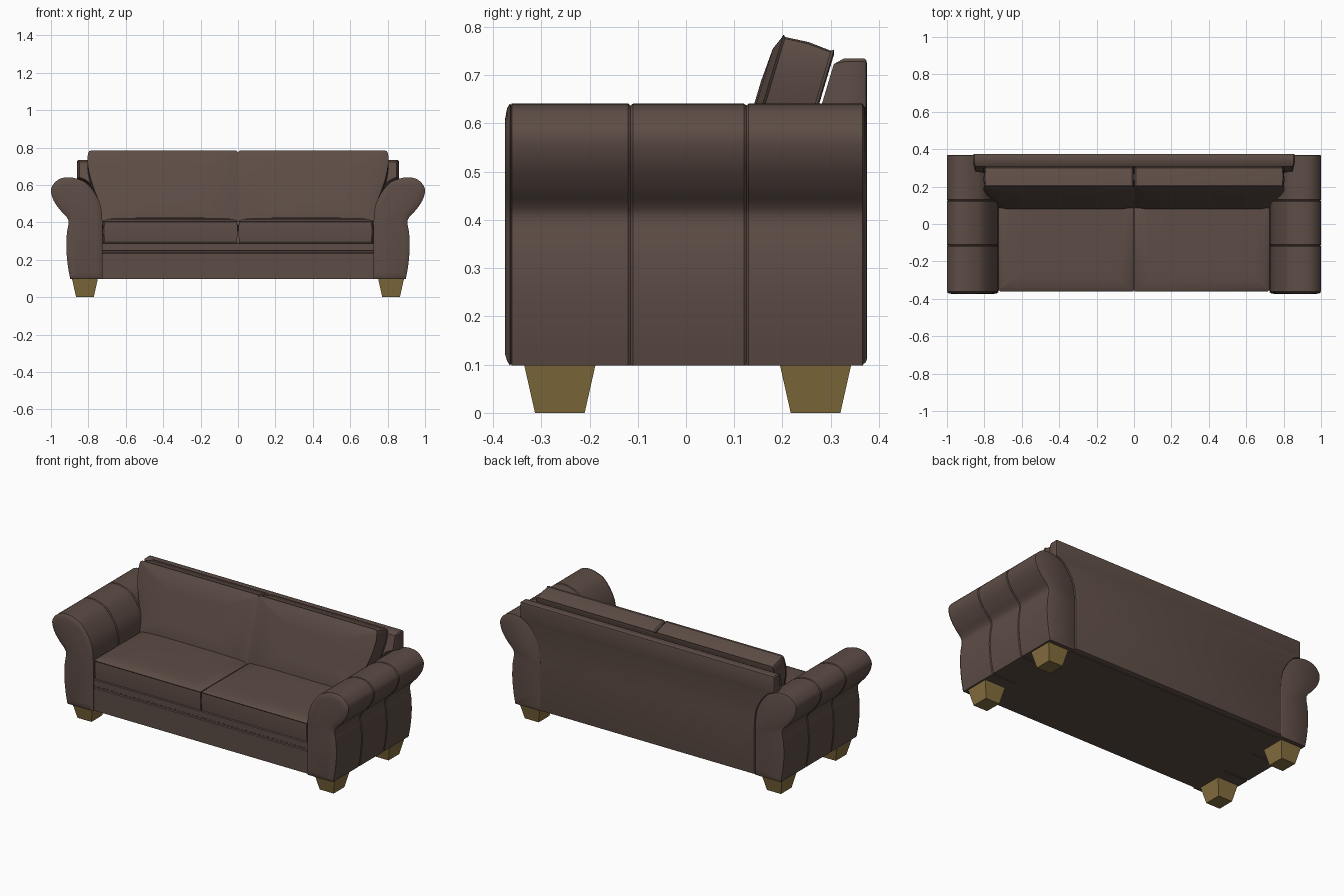
import bpy, bmesh, math
from mathutils import Vector

if "Cube" in bpy.data.objects:
    bpy.data.objects.remove(bpy.data.objects["Cube"])


def material(name, col):
    m = bpy.data.materials.new(name)
    m.diffuse_color = (*col, 1)
    m.use_nodes = True
    m.node_tree.nodes["Principled BSDF"].inputs["Base Color"].default_value = m.diffuse_color
    return m


LEATHER = material("brown leather", (0.11, 0.073, 0.06))
WOOD = material("light wood", (0.235, 0.16, 0.05))


def inset(pts, d):
    """Move a closed 2D outline inward by d (outward when negative)."""
    n = len(pts)
    area = sum(pts[i].x * pts[(i + 1) % n].y - pts[(i + 1) % n].x * pts[i].y for i in range(n))
    s = 1 if area > 0 else -1
    out = []
    for i in range(n):
        a = (pts[i] - pts[i - 1]).normalized()
        b = (pts[(i + 1) % n] - pts[i]).normalized()
        n1, n2 = Vector((-a.y, a.x)) * s, Vector((-b.y, b.x)) * s
        out.append(pts[i] + (n1 + n2) * (d / max(0.3, 1 + n1.dot(n2))))
    return out


def loft(name, outline, profile, place, mat=LEATHER, smooth=True):
    """Sweep an outline through (depth, inset[, scale]) rings and cap both ends."""
    pts = [Vector(p) for p in outline]
    lo = Vector((min(p.x for p in pts), min(p.y for p in pts)))
    hi = Vector((max(p.x for p in pts), max(p.y for p in pts)))
    mid = (lo + hi) / 2
    bm = bmesh.new()
    rings = []
    for depth, ins, *sc in profile:
        k = sc[0] if sc else 1
        ring = [mid + (p - mid) * k for p in inset(pts, ins)]
        rings.append([bm.verts.new(place(p.x, p.y, depth)) for p in ring])
    n = len(pts)
    for r, q in zip(rings, rings[1:]):
        for i in range(n):
            j = (i + 1) % n
            bm.faces.new((r[i], r[j], q[j], q[i]))
    bm.faces.new(rings[0])
    bm.faces.new(rings[-1])
    bmesh.ops.recalc_face_normals(bm, faces=bm.faces[:])
    me = bpy.data.meshes.new(name)
    bm.to_mesh(me)
    bm.free()
    me.materials.append(mat)
    ob = bpy.data.objects.new(name, me)
    bpy.context.collection.objects.link(ob)
    if smooth:
        bpy.ops.object.select_all(action='DESELECT')
        ob.select_set(True)
        bpy.context.view_layer.objects.active = ob
        bpy.ops.object.shade_smooth_by_angle(angle=math.radians(35))
    return ob


def spline(pts, steps=4):
    """Smooth open curve through the points."""
    p = [Vector(q) for q in pts]
    p = [p[0] * 2 - p[1]] + p + [p[-1] * 2 - p[-2]]
    out = []
    for a, b, c, d in zip(p, p[1:], p[2:], p[3:]):
        for k in range(steps):
            t = k / steps
            out.append(0.5 * (2 * b + (c - a) * t + (2 * a - 5 * b + 4 * c - d) * t * t
                              + (3 * b - a - 3 * c + d) * t ** 3))
    return out + [p[-2]]


# Outlines and depth profiles
arm = spline([(.725, .098), (.725, .25), (.725, .40), (.735, .49), (.765, .555), (.81, .61),
              (.86, .633), (.905, .641), (.955, .632), (.99, .60), (1.0, .565), (.985, .515),
              (.95, .465), (.917, .43), (.906, .40), (.915, .34), (.918, .26), (.91, .17), (.897, .098)])
arm_rings = [(.37, .008), (.366, 0),
             (.130, 0), (.125, .004), (.120, 0),          # stitched seams
             (-.110, 0), (-.115, .004), (-.120, 0),
             (-.361, 0), (-.363, .003), (-.365, 0),       # padded front panel
             (-.371, .010), (-.375, .032)]

seat = [(.004, -.358), (.715, -.358), (.722, -.351), (.722, .24), (.004, .24)]
seat_rings = [(.286, .012), (.289, -.002), (.294, .002), (.35, -.002), (.402, .001), (.406, -.002),
              (.410, .004), (.418, 0, .93), (.423, 0, .8), (.425, 0, .5)]

pillow = [(.004, -.03), (.004, .370), (.011, .377)] + spline(
    [(.785, .377), (.797, .367), (.80, .31), (.786, .23), (.76, .15), (.735, .08), (.725, -.03)], 3)
pillow_rings = [(-.014, 0, .5), (-.010, 0, .85), (.0, .006), (.003, -.004), (.008, 0),
                (.057, -.004), (.107, 0), (.112, -.004), (.115, .006)]

for side, s in (("right", 1), ("left", -1)):
    # Rolled arms
    loft(side + "_arm", arm, arm_rings, lambda u, v, d: (s * u, d, v))
    # Seat cushions with crowned tops
    loft(side + "_seat_cushion", seat, seat_rings, lambda u, v, d: (s * u, v, d))
    # Tilted back cushions
    loft(side + "_back_cushion", pillow, pillow_rings,
         lambda u, v, d: (s * u, .09 + .287 * v + .958 * d, .42 + .958 * v - .287 * d))
    # Tapered feet
    for end, y in (("front", -.2615), ("back", .2685)):
        foot = [(.749, y - .074), (.888, y - .074), (.888, y + .074), (.749, y + .074)]
        loft(f"{end}_{side}_foot", foot, [(0, .0225), (.1, 0)],
             lambda u, v, d: (s * u, v, d), WOOD, False)

# Base with a grooved front rail
base = [(-.355, .098), (-.355, .235), (-.349, .239), (-.349, .247), (-.355, .251), (-.355, .288),
        (.34, .288), (.34, .098)]
loft("base", base, [(-.73, 0), (.73, 0)], lambda u, v, d: (d, u, v))

# Back panel, fitted round the arms, front face leaning with the cushions
half = [(.725, .102)] + spline([(.725, .40), (.735, .49), (.765, .555), (.81, .61), (.86, .633)], 3) \
    + [Vector((.86, .728)), Vector((.853, .735))]
half = [Vector(p) for p in half]
panel = half + [Vector((-p.x, p.y)) for p in reversed(half)]
loft("back_panel", panel, [(.31, .012), (.328, 0), (.368, 0), (.373, .003), (.375, .010)],
     lambda u, v, d: (u, d - (.3 * (.735 - v) if d < .32 else 0), v))
